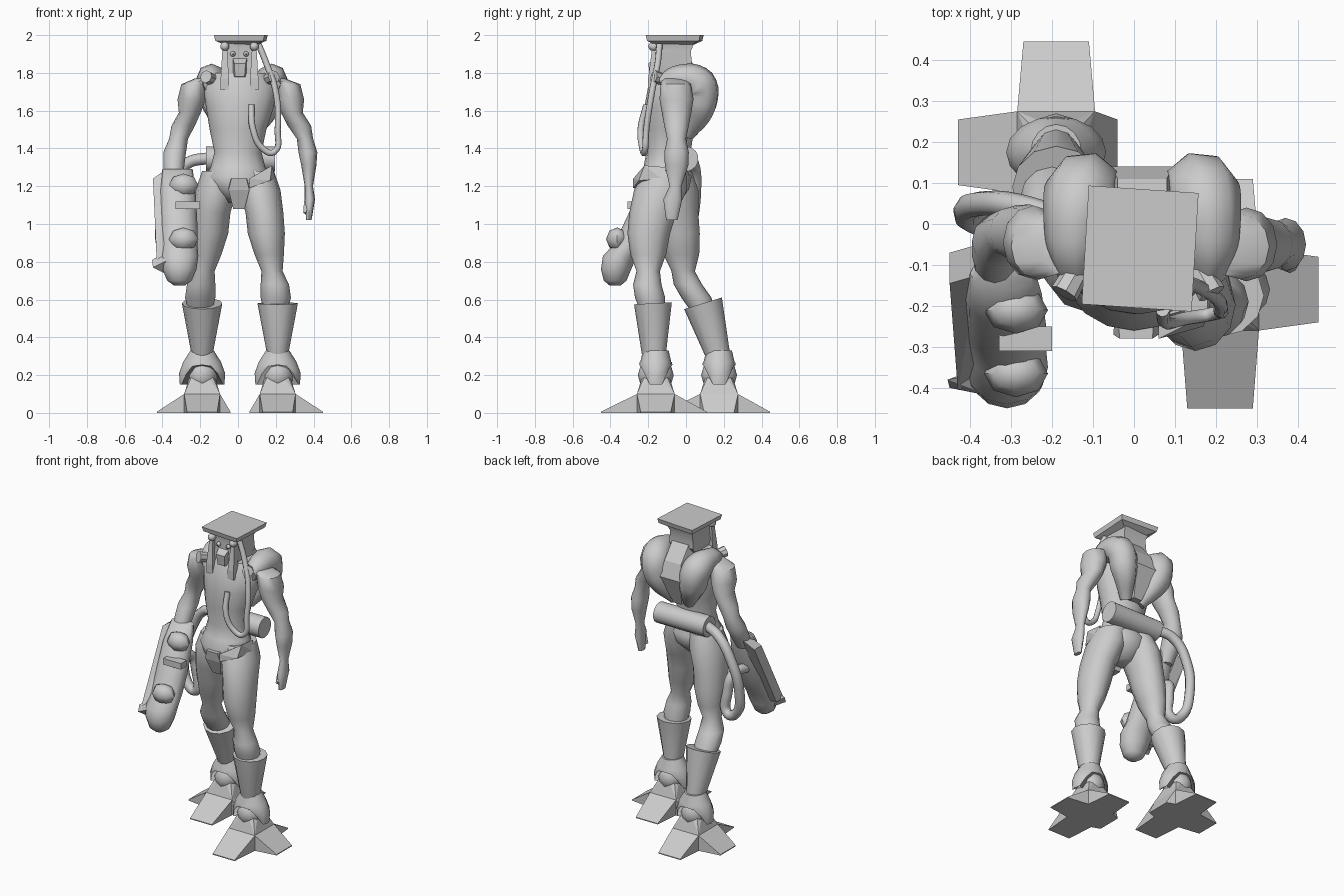
import bpy
import bmesh
from math import sin, cos, tau, radians
from mathutils import Vector

cube = bpy.data.objects.get("Cube")
if cube:
    bpy.data.objects.remove(cube, do_unlink=True)

grey = bpy.data.materials.new("plain grey")
grey.use_nodes = True
grey.diffuse_color = (.6, .6, .6, 1)
grey.node_tree.nodes["Principled BSDF"].inputs["Base Color"].default_value = (.6, .6, .6, 1)


def activate(obj):
    bpy.ops.object.select_all(action="DESELECT")
    obj.select_set(True)
    bpy.context.view_layer.objects.active = obj


def finish(name, bm, smooth=None):
    """Turn a bmesh into a named object, smooth shaded below the given angle."""
    bmesh.ops.recalc_face_normals(bm, faces=bm.faces)
    mesh = bpy.data.meshes.new(name)
    bm.to_mesh(mesh)
    bm.free()
    mesh.materials.append(grey)
    obj = bpy.data.objects.new(name, mesh)
    bpy.context.collection.objects.link(obj)
    if smooth:
        activate(obj)
        bpy.ops.object.shade_smooth_by_angle(angle=radians(smooth))


def loft(name, rings, sides=12, smooth=50, lift=None, spin=0):
    """Join horizontal ellipses (x, y, z, x radius, y radius) into a closed skin."""
    bm = bmesh.new()
    loops = []
    for i, (x, y, z, rx, ry) in enumerate(rings):
        loop = []
        for k in range(sides):
            a = tau * (k + spin) / sides
            dz = lift(i, a) if lift else 0
            loop.append(bm.verts.new((x + rx * cos(a), y + ry * sin(a), z + dz)))
        loops.append(loop)
    for low, high in zip(loops, loops[1:]):
        for k in range(sides):
            j = (k + 1) % sides
            bm.faces.new((low[k], low[j], high[j], high[k]))
    bm.faces.new(loops[0])
    bm.faces.new(loops[-1])
    finish(name, bm, smooth)


def hull(name, points):
    """Flat faced solid wrapped round a few points."""
    bm = bmesh.new()
    for p in points:
        bm.verts.new(p)
    result = bmesh.ops.convex_hull(bm, input=bm.verts)
    loose = [v for v in result["geom_interior"] if isinstance(v, bmesh.types.BMVert)]
    bmesh.ops.delete(bm, geom=loose, context="VERTS")
    bmesh.ops.dissolve_limit(bm, angle_limit=.02, verts=bm.verts, edges=bm.edges)
    finish(name, bm)


def box(name, xs, ys, zs):
    hull(name, [(x, y, z) for x in xs for y in ys for z in zs])


def ball(name, centre, size, segments=12):
    bm = bmesh.new()
    bmesh.ops.create_uvsphere(bm, u_segments=segments, v_segments=segments // 2, radius=1)
    bmesh.ops.scale(bm, vec=size, verts=bm.verts)
    bmesh.ops.translate(bm, vec=centre, verts=bm.verts)
    finish(name, bm, 50)


def can(name, start, end, r1, r2, sides=12):
    """Capped cylinder or cone between two points."""
    a, b = Vector(start), Vector(end)
    bm = bmesh.new()
    bmesh.ops.create_cone(bm, cap_ends=True, segments=sides, radius1=r1, radius2=r2,
                          depth=(b - a).length)
    turn = (b - a).to_track_quat("Z", "Y").to_matrix()
    bmesh.ops.rotate(bm, matrix=turn, verts=bm.verts)
    bmesh.ops.translate(bm, vec=(a + b) / 2, verts=bm.verts)
    finish(name, bm, 35)


def tube(name, points, radius, swell=None):
    """Round hose through the points, optionally with a thickness for each."""
    curve = bpy.data.curves.new(name, "CURVE")
    curve.dimensions = "3D"
    curve.bevel_depth = radius
    curve.bevel_resolution = 2
    curve.resolution_u = 6
    curve.use_fill_caps = True
    spline = curve.splines.new("BEZIER")
    spline.bezier_points.add(len(points) - 1)
    for i, (bp, p) in enumerate(zip(spline.bezier_points, points)):
        bp.co = p
        bp.handle_left_type = bp.handle_right_type = "AUTO"
        bp.radius = swell[i] if swell else 1
    curve.materials.append(grey)
    obj = bpy.data.objects.new(name, curve)
    bpy.context.collection.objects.link(obj)
    activate(obj)
    bpy.ops.object.convert(target="MESH")
    bpy.ops.object.shade_smooth_by_angle(angle=radians(50))


# Torso with hips flaring below the waist and a broad chest
loft("torso", [(0, -.12, 1.11, .05, .07), (0, -.115, 1.18, .14, .13), (0, -.115, 1.25, .17, .145),
               (0, -.115, 1.3, .145, .11), (0, -.11, 1.38, .125, .1), (0, -.1, 1.5, .15, .12),
               (.01, -.09, 1.62, .18, .13), (.01, -.08, 1.73, .195, .12),
               (.01, -.07, 1.8, .14, .1)], 16)
hull("groin_plate", [(.005 + x * w, y, z) for x in (-1, 1)
                     for w, y, z in ((.04, -.28, 1.24), (.055, -.27, 1.18), (.03, -.23, 1.08),
                                     (.05, -.15, 1.24), (.03, -.16, 1.08))])
hull("belt_pouch", [(.06, -.28, 1.19), (.06, -.28, 1.24), (.17, -.25, 1.23), (.18, -.22, 1.31),
                    (.2, -.13, 1.24), (.18, -.1, 1.3), (.06, -.12, 1.2)])

# Legs, boots, ankle guards and four-flapped feet: side, foot centre and stride of each leg
heights = (1.28, 1.18, 1.06, .95, .84, .75, .68, .61, .52)
outs = (.09, .115, .14, .15, .165, .18, .195, .2, .2)
widths = (.1, .11, .1, .098, .078, .056, .075, .08, .06)
depths = (.11, .14, .125, .113, .095, .062, .075, .08, .06)
strides = {"left": (1, .21, -.16, -.175, (-.11, -.135, -.175, -.197, -.2, -.2, -.205, -.19, -.175)),
           "right": (-1, -.19, .175, .09, (-.08, -.075, -.06, -.04, -.025, -.015, .01, .055, .1))}


def guard_lift(i, a):
    """Raise the lower guard edges at front and rear, leaving lobes at the sides."""
    return (.22, .08, 0, 0)[i] * max(0, abs(sin(a)) - .45)


for label, (s, fx, fy, top, ys) in strides.items():
    loft(label + "_leg", [(s * x, y, z, rx, ry) for x, y, z, rx, ry
                          in zip(outs, ys, heights, widths, depths)])
    tilt = (fy - top) * .18
    loft(label + "_boot", [(fx, fy, .27, .055, .06), (fx, fy - .01, .32, .058, .065),
                           (fx, top, .58, .107, .1)], 12, 50, lambda i, a: i * tilt * sin(a))
    loft(label + "_ankle_guard", [(fx, fy, .15, .118, .085), (fx, fy, .21, .122, .088),
                                  (fx, fy, .27, .1, .082), (fx, fy, .33, .062, .068)],
         16, 45, guard_lift)
    ball(label + "_ankle", (fx, fy, .2), (.085, .095, .09))
    corners = [(fx + .095 * i, fy + .1 * j) for i in (-1, 1) for j in (-1, 1)]
    hull(label + "_foot_block", [(x, y, z) for x, y in corners for z in (0, .1)]
         + [(fx + .055 * cos(tau * k / 8), fy + .06 * sin(tau * k / 8), .23) for k in range(8)])
    flaps = {"outer": (s, 0, .24), "inner": (-s, 0, .15), "front": (0, -1, .29), "rear": (0, 1, .27)}
    for side, (dx, dy, reach) in flaps.items():
        base = [(x, y, z) for x, y in corners if (x - fx) * dx + (y - fy) * dy > 0 for z in (0, .1)]
        tip = [(fx + dx * reach + dy * w, fy + dy * reach + dx * w, z)
               for w in (-.08, .08) for z in (0, .006)]
        hull(f"{label}_foot_{side}_flap", base + tip)

# Arms, bulging at the shoulder, upper arm and forearm
loft("left_arm", [(.2, -.06, 1.77, .05, .06), (.26, -.055, 1.74, .07, .08),
                  (.275, -.05, 1.66, .075, .09), (.285, -.05, 1.59, .058, .078),
                  (.325, -.05, 1.52, .062, .065), (.355, -.05, 1.45, .043, .05),
                  (.37, -.05, 1.38, .05, .065), (.375, -.05, 1.31, .04, .062),
                  (.375, -.055, 1.2, .022, .032), (.38, -.07, 1.13, .028, .05),
                  (.375, -.075, 1.02, .014, .03)])
hull("left_thumb", [(.37, -.06, 1.17), (.385, -.08, 1.15), (.35, -.09, 1.12), (.345, -.1, 1.06),
                    (.36, -.11, 1.06), (.36, -.09, 1.05)])
loft("right_arm", [(-.18, -.06, 1.77, .05, .06), (-.23, -.055, 1.74, .07, .08),
                   (-.245, -.045, 1.66, .075, .09), (-.255, -.03, 1.59, .058, .078),
                   (-.29, -.02, 1.52, .062, .065), (-.315, -.02, 1.45, .05, .055),
                   (-.335, -.04, 1.38, .06, .065), (-.34, -.08, 1.3, .055, .06),
                   (-.34, -.12, 1.22, .045, .05)])

# Padded collar over the shoulders, joining down the back
for s, label in ((1, "left"), (-1, "right")):
    tube(label + "_back_pad", [(.02 + s * x, y, z) for x, y, z in
                               ((.16, -.13, 1.74), (.165, -.04, 1.77), (.15, .07, 1.74),
                                (.125, .08, 1.63), (.05, .01, 1.47))], .09, (.5, .8, 1.02, .95, .4))
hull("back_panel", [(.02 + s * x, y, z) for s in (-1, 1) for x, y, z in
                    ((.06, .03, 1.86), (.06, .11, 1.76), (.075, .14, 1.66), (.03, .06, 1.47),
                     (.08, -.05, 1.85), (.05, -.03, 1.48))])

# Head with a flat square cap
loft("head", [(.01, -.1, 1.74, .08, .08), (.015, -.07, 1.84, .125, .14),
              (.015, -.065, 1.92, .115, .13), (.015, -.06, 1.96, .13, .15)], 4, 30, spin=.5)
loft("flat_cap", [(.015, -.06, 1.95, .12, .14), (.015, -.06, 1.97, .18, .195),
                  (.015, -.06, 2, .19, .205)], 4, 20, spin=.46)
hull("snout", [(.01 + s * x, y, z) for s in (-1, 1) for x, y, z in
               ((.03, -.2, 1.85), (.025, -.19, 1.78), (.045, -.12, 1.91), (.045, -.12, 1.77))])
for s, label in ((1, "left"), (-1, "right")):
    x = .008 + s * .078
    ball(label + "_goggle", (x, -.17, 1.94), (.025, .03, .025), 10)
    ball(label + "_eye", (.008 + s * .035, -.16, 1.9), (.015, .02, .015), 8)
    hull(label + "_cheek_strap", [(x + w * r, y, z) for w in (-1, 1) for r, y, z in
                                  ((.012, -.18, 1.93), (.012, -.15, 1.93), (.022, -.2, 1.77),
                                   (.022, -.2, 1.71), (.022, -.15, 1.71))])
    can(label + "_collar_lamp", (.01 + s * .14, -.1, 1.76), (.01 + s * .18, -.17, 1.78), .03, .035, 8)

# Breathing hose looping from the head to the chest
tube("chest_hose", [(.11, -.14, 1.95), (.15, -.15, 1.85), (.2, -.18, 1.7), (.21, -.21, 1.5),
                    (.19, -.22, 1.38), (.13, -.23, 1.4), (.08, -.24, 1.5), (.07, -.21, 1.63)], .017)

# Tank on the lower back with a hose to the gun
can("back_tank", (-.17, 0, 1.345), (.195, 0, 1.345), .066, .066, 14)
tube("gun_hose", [(-.15, 0, 1.35), (-.27, .04, 1.32), (-.37, .05, 1.18), (-.41, .03, 1),
                  (-.37, 0, .83), (-.3, -.01, .8), (-.29, -.02, .94), (-.31, -.05, 1.05),
                  (-.33, -.16, 1.06)], .031)

# Gun carried on the right forearm, with a rounded nose
loft("gun_body", [(-.32, -.12, 1.29, .08, .04), (-.32, -.17, 1.18, .095, .075),
                  (-.315, -.245, 1, .1, .085), (-.31, -.3, .89, .095, .085),
                  (-.31, -.35, .83, .1, .09), (-.31, -.37, .76, .09, .08),
                  (-.31, -.375, .7, .065, .06), (-.31, -.375, .675, .03, .03)], 12, 60)
hull("gun_side_plate", [(x, y + dy, z) for x, y, z in
                        ((-.45, -.1, 1.24), (-.38, -.08, 1.29), (-.43, -.36, .79), (-.35, -.34, .8))
                        for dy in (-.045, .03)])
hull("gun_lug", [(-.455, -.38, .81), (-.45, -.4, .77), (-.35, -.42, .82), (-.35, -.34, .72),
                 (-.36, -.36, .86)])
for label, y, z in (("upper", -.21, 1.205), ("lower", -.365, .92)):
    ball(f"gun_{label}_knob", (-.288, y, z), (.078, .058, .062), 8)
box("gun_handle", (-.33, -.2), (-.31, -.25), (1.08, 1.12))
